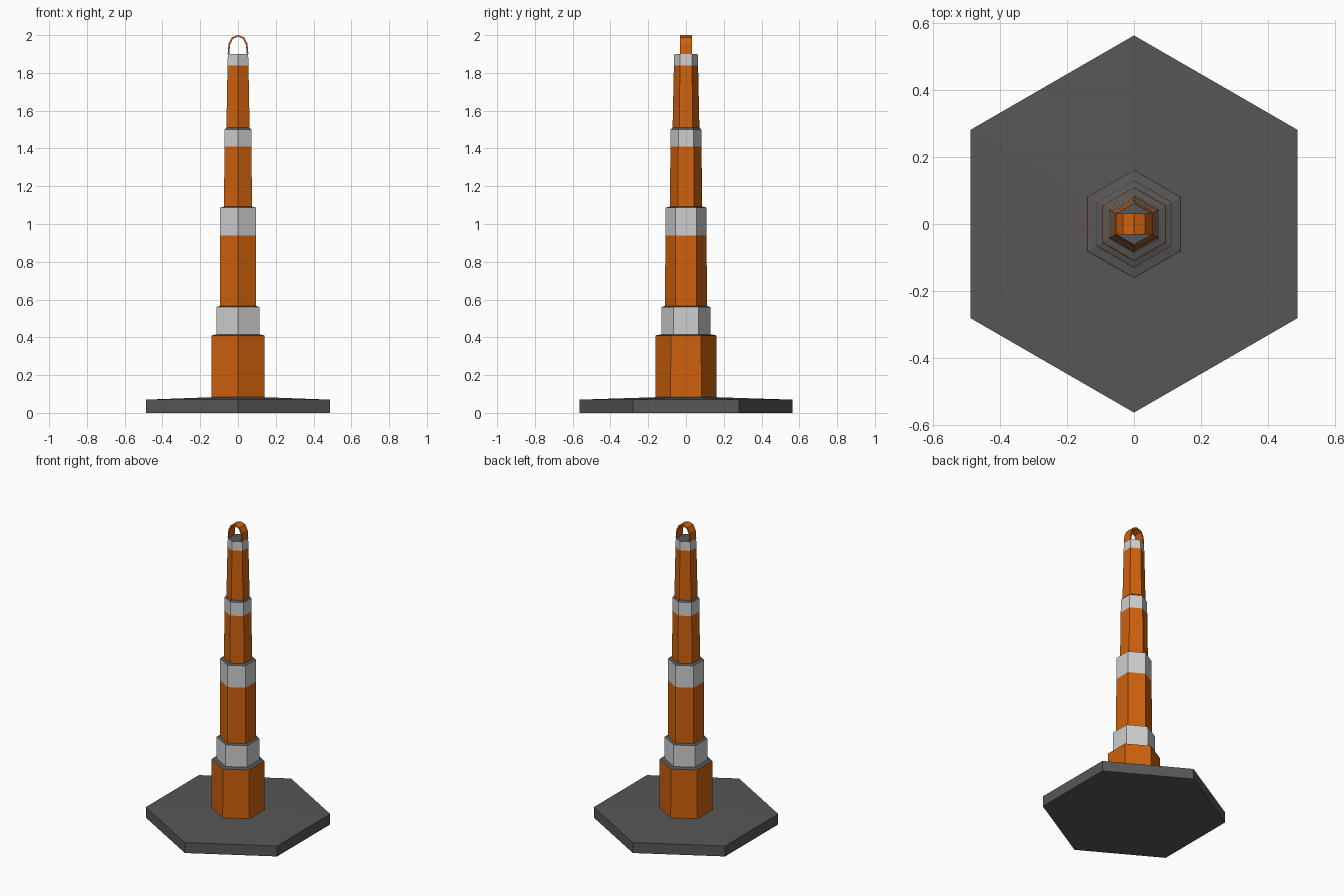
import bpy, bmesh, math

if "Cube" in bpy.data.objects:
    bpy.data.objects.remove(bpy.data.objects["Cube"])

def mat(name, c):
    m = bpy.data.materials.new(name)
    m.diffuse_color = (*c, 1)
    m.use_nodes = True
    m.node_tree.nodes["Principled BSDF"].inputs["Base Color"].default_value = m.diffuse_color
    return m

ORANGE = mat("orange plastic", (0.62, 0.12, 0.004))
WHITE = mat("reflective white", (0.62, 0.62, 0.62))
RUBBER = mat("dark rubber", (0.095, 0.095, 0.095))

def hexagon_lathe(name, profile, mats):
    """Hexagonal skin through (radius, z, material of the span above) points."""
    bm = bmesh.new()
    rings = [[bm.verts.new((r * math.sin(k * math.pi / 3), r * math.cos(k * math.pi / 3), z))
              for k in range(6)] for r, z, _ in profile]
    for i in range(len(rings) - 1):
        a, b = rings[i], rings[i + 1]
        for k in range(6):
            n = (k + 1) % 6
            bm.faces.new((a[k], b[k], b[n], a[n])).material_index = profile[i][2]
    bm.faces.new(rings[0]).material_index = profile[0][2]
    bm.faces.new(rings[-1]).material_index = profile[-1][2]
    bmesh.ops.recalc_face_normals(bm, faces=bm.faces)
    return finish(name, bm, mats)

def finish(name, bm, mats):
    me = bpy.data.meshes.new(name)
    bm.to_mesh(me)
    bm.free()
    for m in mats:
        me.materials.append(m)
    ob = bpy.data.objects.new(name, me)
    bpy.context.collection.objects.link(ob)
    return ob

# Weighted rubber base
hexagon_lathe("rubber_base", [(0.563, 0, 0), (0.563, 0.07, 0), (0.16, 0.083, 0)], [RUBBER])

# Stepped body: 0 orange, 1 white, 2 dark ledges
hexagon_lathe("stepped_body", [
    (0.162, 0.08, 0), (0.161, 0.41, 2),
    (0.131, 0.416, 1), (0.13, 0.56, 2),
    (0.111, 0.566, 0), (0.109, 0.94, 1), (0.109, 1.087, 2),
    (0.086, 1.092, 0), (0.082, 1.41, 1), (0.081, 1.50, 2),
    (0.071, 1.51, 0), (0.064, 1.84, 1), (0.062, 1.90, 2)],
    [ORANGE, WHITE, RUBBER])

# Carrying loop: flat strap bent over the top
half = [(0.055, 1.90), (0.05, 1.955), (0.033, 1.988)]
outer = half + [(0.0, 2.0)] + [(-x, z) for x, z in reversed(half)]
inner = [(x * 0.84, z if z < 1.91 else z - 0.008) for x, z in outer]
bm = bmesh.new()
rows = [[bm.verts.new((x, y, z)) for (x, z), y in
         ((o, -0.031), (o, 0.031), (i, 0.031), (i, -0.031))] for o, i in zip(outer, inner)]
for a, b in zip(rows, rows[1:]):
    for k in range(4):
        n = (k + 1) % 4
        bm.faces.new((a[k], a[n], b[n], b[k]))
bm.faces.new(rows[0])
bm.faces.new(rows[-1])
bmesh.ops.recalc_face_normals(bm, faces=bm.faces)
finish("carrying_loop", bm, [ORANGE])
